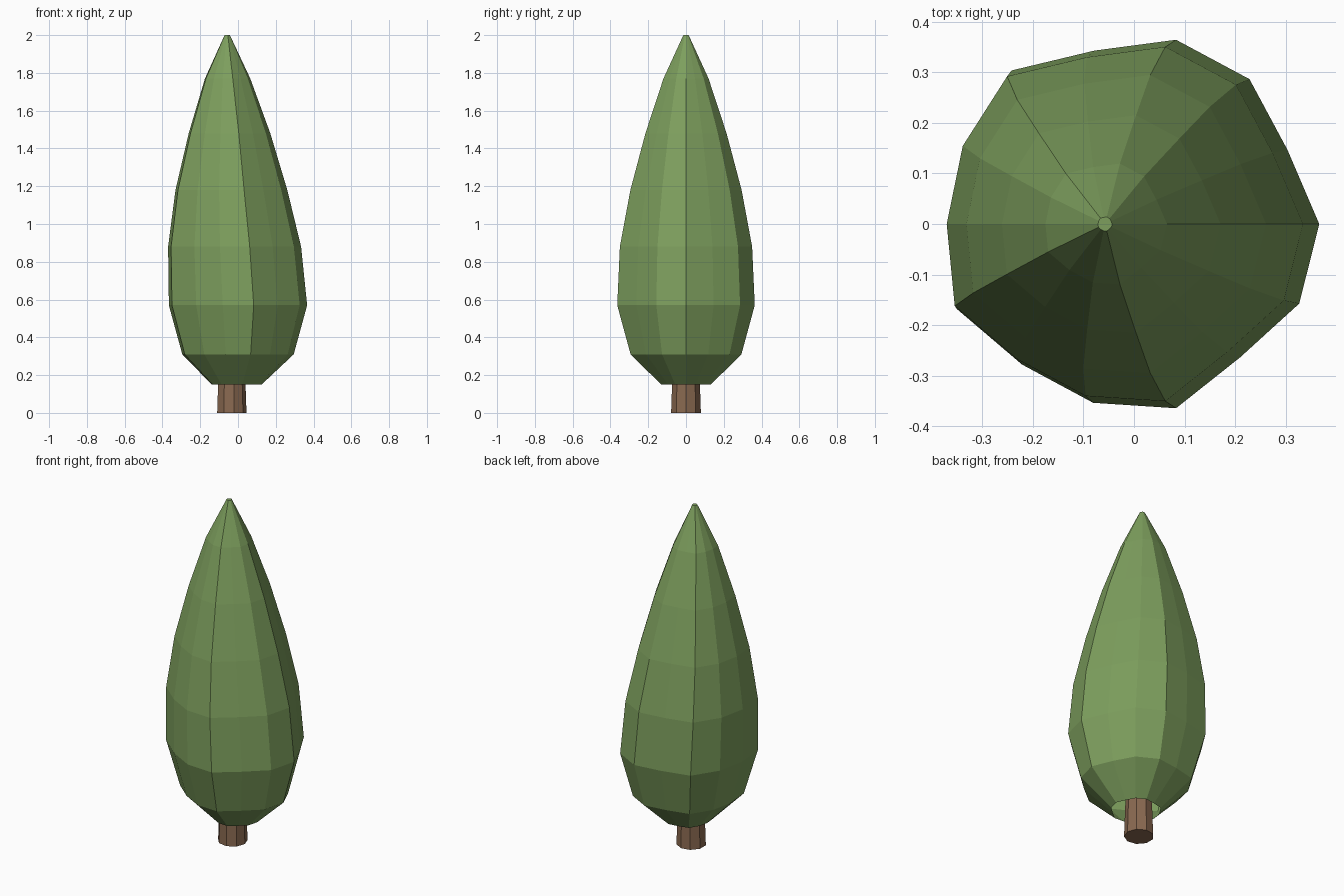
import bpy
import bmesh
from math import cos, sin, tau

cube = bpy.data.objects.get("Cube")
if cube:
    bpy.data.objects.remove(cube, do_unlink=True)


def make_material(name, color):
    mat = bpy.data.materials.new(name)
    mat.use_nodes = True
    mat.diffuse_color = color
    bsdf = mat.node_tree.nodes["Principled BSDF"]
    bsdf.inputs["Base Color"].default_value = color
    bsdf.inputs["Roughness"].default_value = 0.9
    return mat


def loft(name, rings, columns, material, cap_bottom, cap_top):
    """Stack rings of (height, centre x, radius); columns scale each side."""
    bm = bmesh.new()
    n = len(columns)
    loops = []
    for z, cx, r in rings:
        loops.append([bm.verts.new((cx + r * f * cos(tau * i / n),
                                    r * f * sin(tau * i / n), z))
                      for i, f in enumerate(columns)])
    for low, high in zip(loops, loops[1:]):
        for i in range(n):
            j = (i + 1) % n
            bm.faces.new((low[i], low[j], high[j], high[i]))
    if cap_bottom:
        bm.faces.new(loops[0][::-1])
    if cap_top:
        bm.faces.new(loops[-1])
    mesh = bpy.data.meshes.new(name)
    bm.to_mesh(mesh)
    bm.free()
    mesh.materials.append(material)
    obj = bpy.data.objects.new(name, mesh)
    bpy.context.collection.objects.link(obj)
    return obj


leaf_green = make_material("leaf green", (0.205, 0.345, 0.110, 1))
bark_brown = make_material("bark brown", (0.25, 0.14, 0.08, 1))

# Leaning, slightly uneven crown, open underneath
crown_rings = [(0.15, -0.007, 0.132), (0.31, 0.0, 0.295), (0.57, 0.0, 0.366),
               (0.88, -0.018, 0.352), (1.18, -0.035, 0.296),
               (1.48, -0.045, 0.216), (1.77, -0.055, 0.12),
               (2.0, -0.057, 0.014)]
crown_columns = [1.0, 0.92, 1.0, 1.02, 0.96, 1.06, 1.01,
                 1.0, 1.06, 0.97, 0.99, 1.02, 0.92, 0.99]
loft("crown", crown_rings, crown_columns, leaf_green, False, True)

# Nine-sided trunk reaching up inside the crown
trunk_rings = [(0.0, -0.035, 0.08), (0.35, -0.035, 0.068)]
loft("trunk", trunk_rings, [1.0] * 9, bark_brown, True, True)
